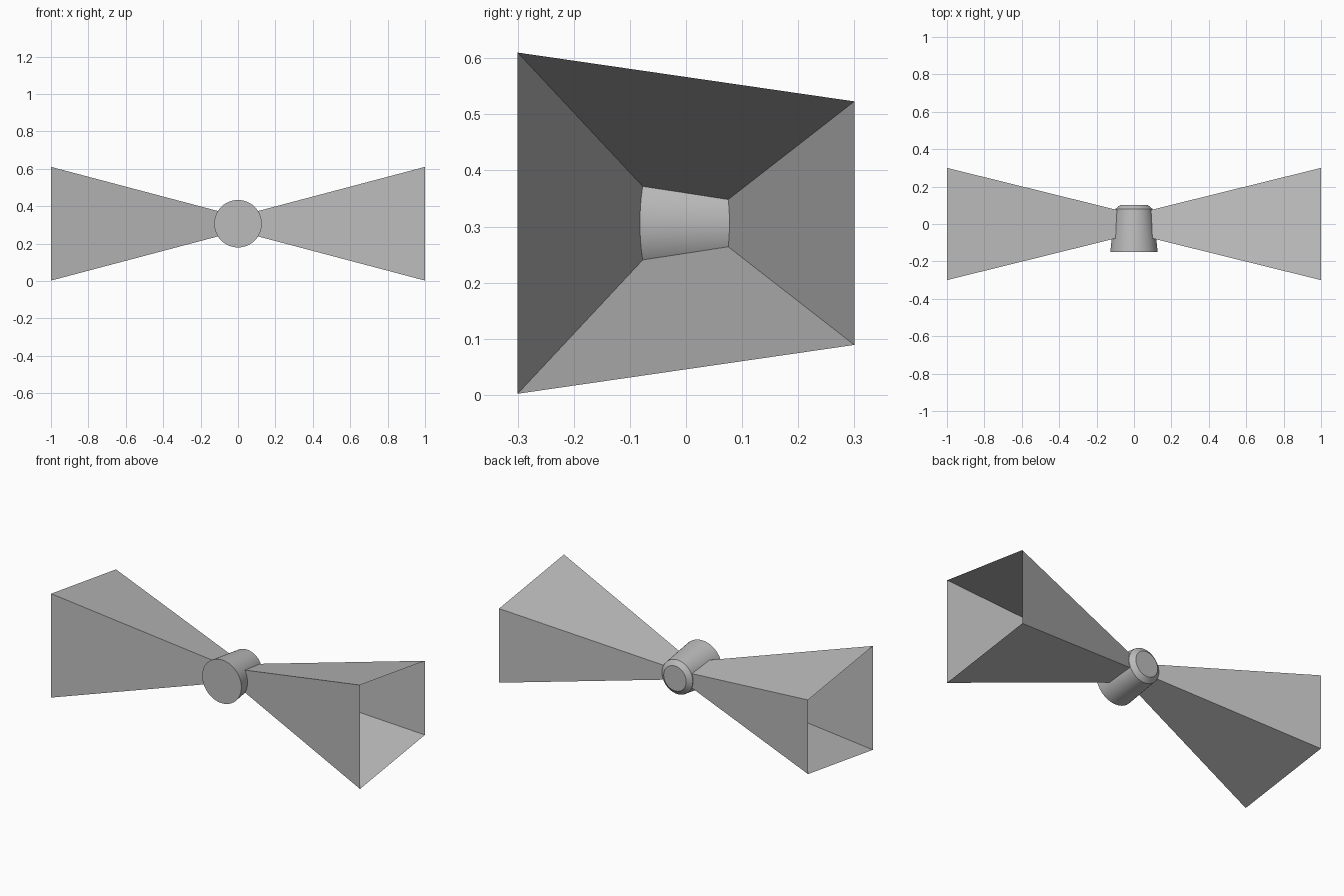
import bpy, bmesh, math

cube = bpy.data.objects.get("Cube")
if cube:
    bpy.data.objects.remove(cube, do_unlink=True)

GREY = (0.5, 0.5, 0.5, 1)
mat = bpy.data.materials.new("plain_grey")
mat.use_nodes = True
mat.diffuse_color = GREY
mat.node_tree.nodes["Principled BSDF"].inputs["Base Color"].default_value = GREY
MID_Z = 0.306


def finish(name, bm):
    mesh = bpy.data.meshes.new(name)
    bm.to_mesh(mesh)
    bm.free()
    mesh.materials.append(mat)
    obj = bpy.data.objects.new(name, mesh)
    bpy.context.collection.objects.link(obj)
    return obj


# Flared open funnel: (x, half depth, front half height, back half height)
def funnel(name, side):
    bm = bmesh.new()
    rings = []
    for x, d, front, back in ((0.07, 0.07, 0.058, 0.038), (1, 0.3, 0.304, 0.217)):
        corners = ((-d, -front), (d, -back), (d, back), (-d, front))
        rings.append([bm.verts.new((side * x, y, MID_Z + z)) for y, z in corners])
    for i in range(4):
        j = (i + 1) % 4
        quad = [rings[0][i], rings[0][j], rings[1][j], rings[1][i]]
        bm.faces.new(quad if side > 0 else quad[::-1])
    return finish(name, bm)


funnel("left_funnel", 1)
funnel("right_funnel", -1)

# Tapered round hub along y with a chamfered back end
SEGMENTS = 48
bm = bmesh.new()
rings = []
for y, r in ((-0.15, 0.127), (0.08, 0.1), (0.102, 0.073)):
    angles = [2 * math.pi * i / SEGMENTS for i in range(SEGMENTS)]
    rings.append([bm.verts.new((r * math.cos(a), y, MID_Z + r * math.sin(a))) for a in angles])
for a, b in zip(rings, rings[1:]):
    for i in range(SEGMENTS):
        j = (i + 1) % SEGMENTS
        bm.faces.new((a[i], b[i], b[j], a[j]))
bm.faces.new(rings[0])
bm.faces.new(rings[-1][::-1])
bmesh.ops.recalc_face_normals(bm, faces=bm.faces)
hub = finish("hub", bm)

bpy.ops.object.select_all(action="DESELECT")
hub.select_set(True)
bpy.context.view_layer.objects.active = hub
bpy.ops.object.shade_smooth_by_angle(angle=math.radians(25))
